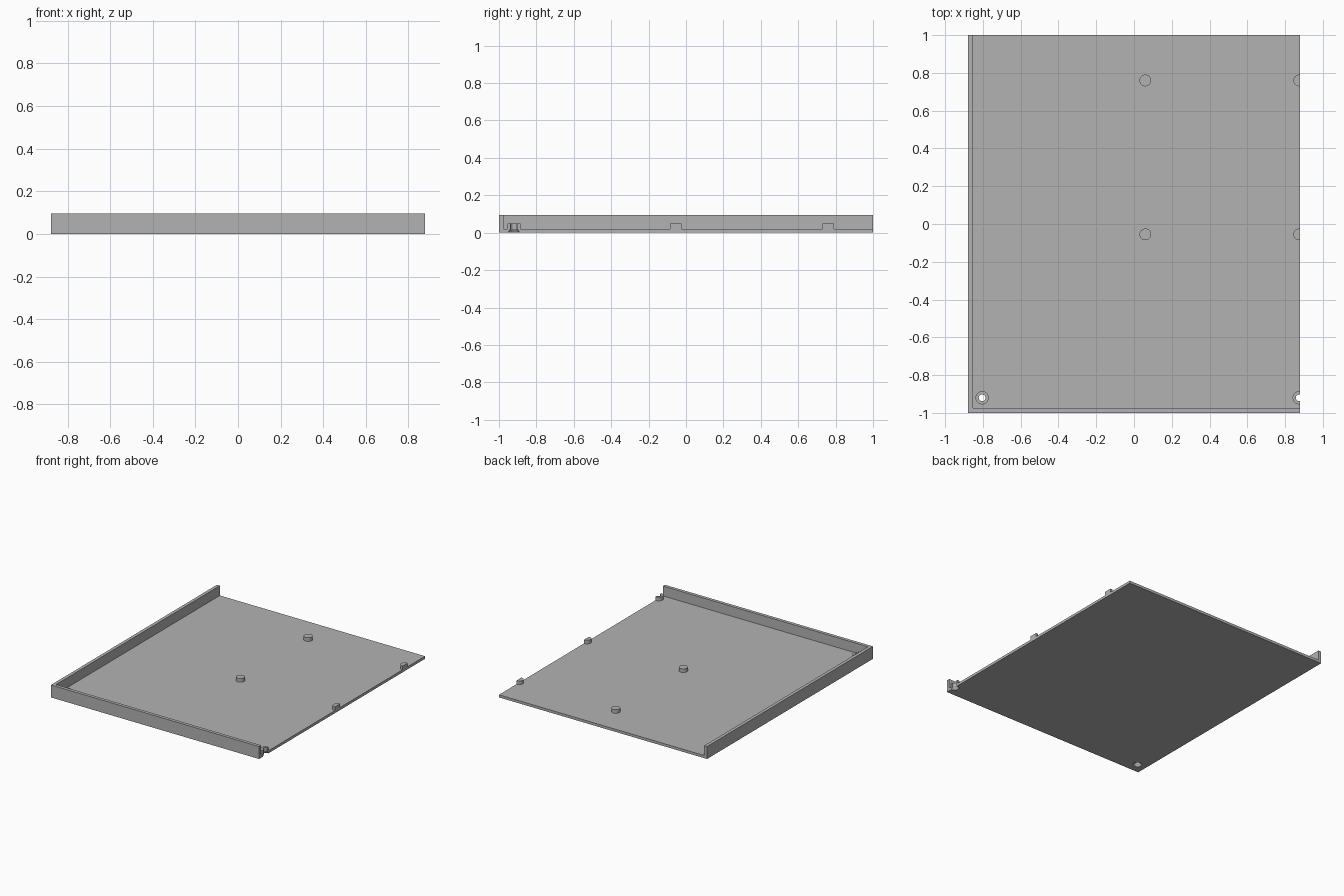
import bpy, bmesh, math
from mathutils import Matrix

cube = bpy.data.objects.get("Cube")
if cube:
    bpy.data.objects.remove(cube, do_unlink=True)

grey = bpy.data.materials.new("plain grey")
grey.use_nodes = True
grey.diffuse_color = (0.45, 0.45, 0.45, 1)
grey.node_tree.nodes["Principled BSDF"].inputs["Base Color"].default_value = grey.diffuse_color

HALF_X, HEIGHT, FLOOR, WALL = 0.878, 0.095, 0.02, 0.025
BOSS_TOP = 0.048
SPARE = 0.1  # the tray runs past its right end, then is sawn off flush


def finish(name, bm):
    bmesh.ops.recalc_face_normals(bm, faces=bm.faces)
    mesh = bpy.data.meshes.new(name)
    bm.to_mesh(mesh)
    bm.free()
    mesh.materials.append(grey)
    obj = bpy.data.objects.new(name, mesh)
    bpy.context.collection.objects.link(obj)
    return obj


def box(name, lo, hi):
    bm = bmesh.new()
    bmesh.ops.create_cube(bm, size=1)
    for v in bm.verts:
        v.co = [lo[i] if v.co[i] < 0 else hi[i] for i in range(3)]
    return finish(name, bm)


def cone(name, x, y, z0, z1, r0, r1):
    bm = bmesh.new()
    bmesh.ops.create_cone(bm, cap_ends=True, segments=40, radius1=r0, radius2=r1,
                          depth=z1 - z0, matrix=Matrix.Translation((x, y, (z0 + z1) / 2)))
    return finish(name, bm)


def combine(target, tool, operation):
    mod = target.modifiers.new(operation.lower(), 'BOOLEAN')
    mod.operation, mod.solver, mod.object = operation, 'EXACT', tool
    tool.hide_render = True
    bpy.context.view_layer.objects.active = target
    bpy.ops.object.modifier_apply(modifier=mod.name)
    bpy.data.objects.remove(tool, do_unlink=True)


# Floor with walls along the left-hand and front edges
tray = box("tray", (-HALF_X, -1, 0), (HALF_X + SPARE, 1, HEIGHT))
combine(tray, box("hollow", (-HALF_X + WALL, -1 + WALL, FLOOR), (2, 2, 1)), 'DIFFERENCE')

# Solid support pegs
for x in (0.06, 0.875):
    for y in (-0.055, 0.76):
        combine(tray, cone("peg", x, y, FLOOR / 2, BOSS_TOP, 0.031, 0.031), 'UNION')

# Screw bosses, drilled through and countersunk from below
for x in (-0.804, 0.875):
    y = -0.92
    combine(tray, cone("boss", x, y, FLOOR / 2, BOSS_TOP, 0.035, 0.035), 'UNION')
    combine(tray, cone("drill", x, y, -0.1, 0.2, 0.018, 0.018), 'DIFFERENCE')
    combine(tray, cone("countersink", x, y, -0.01, 0.024, 0.038, 0.016), 'DIFFERENCE')

# Flush cut at the right end
combine(tray, box("saw", (HALF_X, -2, -1), (2, 2, 1)), 'DIFFERENCE')

bpy.ops.object.select_all(action='DESELECT')
tray.select_set(True)
bpy.context.view_layer.objects.active = tray
bpy.ops.object.shade_smooth_by_angle(angle=math.radians(30))
